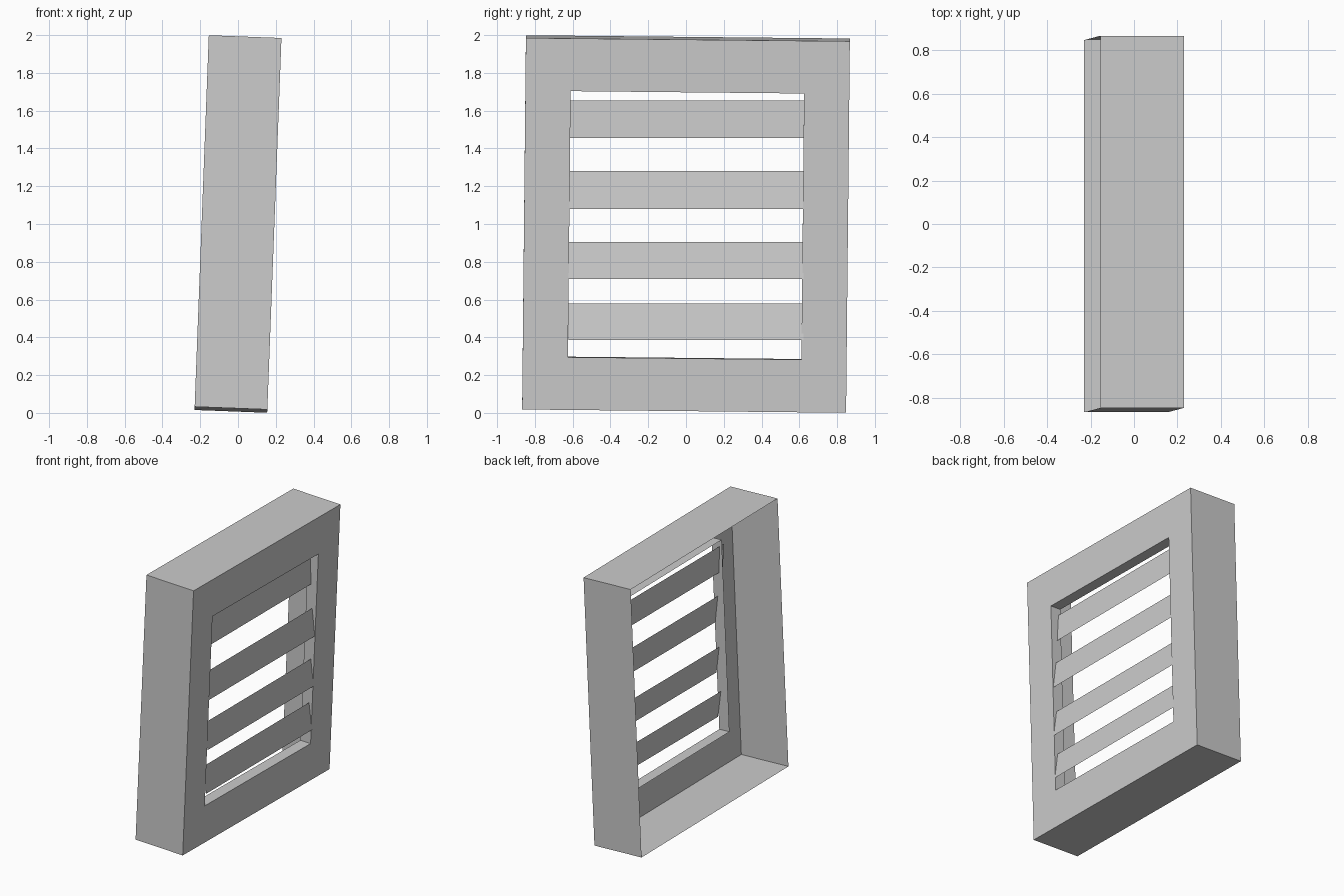
import bpy, bmesh
from math import radians
from mathutils import Matrix, Vector

if "Cube" in bpy.data.objects:
    bpy.data.objects.remove(bpy.data.objects["Cube"])

W, D, H = 0.385, 1.715, 1.968          # depth in x, width in y, height
OPEN_Y, OPEN_Z, LIP = 0.618, 0.705, 0.083


def add_object(name, bm):
    mesh = bpy.data.meshes.new(name)
    bm.to_mesh(mesh)
    bm.free()
    obj = bpy.data.objects.new(name, mesh)
    bpy.context.collection.objects.link(obj)
    return obj


def face_towards(bm, sign):
    return max(bm.faces, key=lambda f: f.normal.x * sign)


# Thin-walled housing: open at the back, window with an inward lip at +x
bm = bmesh.new()
bmesh.ops.create_cube(bm, size=1, matrix=Matrix.Diagonal((W, D, H, 1)))
bm.normal_update()
bmesh.ops.delete(bm, geom=[face_towards(bm, -1)], context='FACES_ONLY')
panel = face_towards(bm, 1)
bmesh.ops.inset_individual(bm, faces=[panel], thickness=0.1)
for v in panel.verts:
    v.co.y = OPEN_Y if v.co.y > 0 else -OPEN_Y
    v.co.z = OPEN_Z if v.co.z > 0 else -OPEN_Z
lip = bmesh.ops.extrude_discrete_faces(bm, faces=[panel])['faces'][0]
bmesh.ops.translate(bm, verts=lip.verts[:], vec=(-LIP, 0, 0))
bmesh.ops.delete(bm, geom=[lip], context='FACES')
housing = add_object("vent_housing", bm)
housing.location = (0, 0, 1)
housing.rotation_euler = (radians(-0.58), radians(2.18), 0)

# Loose level slats: bottom z, top z, offsets from the front plane, half length
slats = [(1.455, 1.655, -0.048, -0.065, 0.66),
         (1.08, 1.28, -0.002, -0.032, 0.625),
         (0.71, 0.905, 0.005, -0.026, 0.622),
         (0.385, 0.58, 0.006, -0.026, 0.622)]
for i, (z0, z1, o0, o1, half) in enumerate(slats):
    bm = bmesh.new()
    x0, x1 = (0.1924 + 0.0381 * (z - 1) + o for z, o in ((z0, o0), (z1, o1)))
    corners = [(x0, -half, z0), (x0, half, z0), (x1, half, z1), (x1, -half, z1)]
    bm.faces.new([bm.verts.new(Vector(c)) for c in corners])
    add_object(f"slat_{i + 1}", bm)
